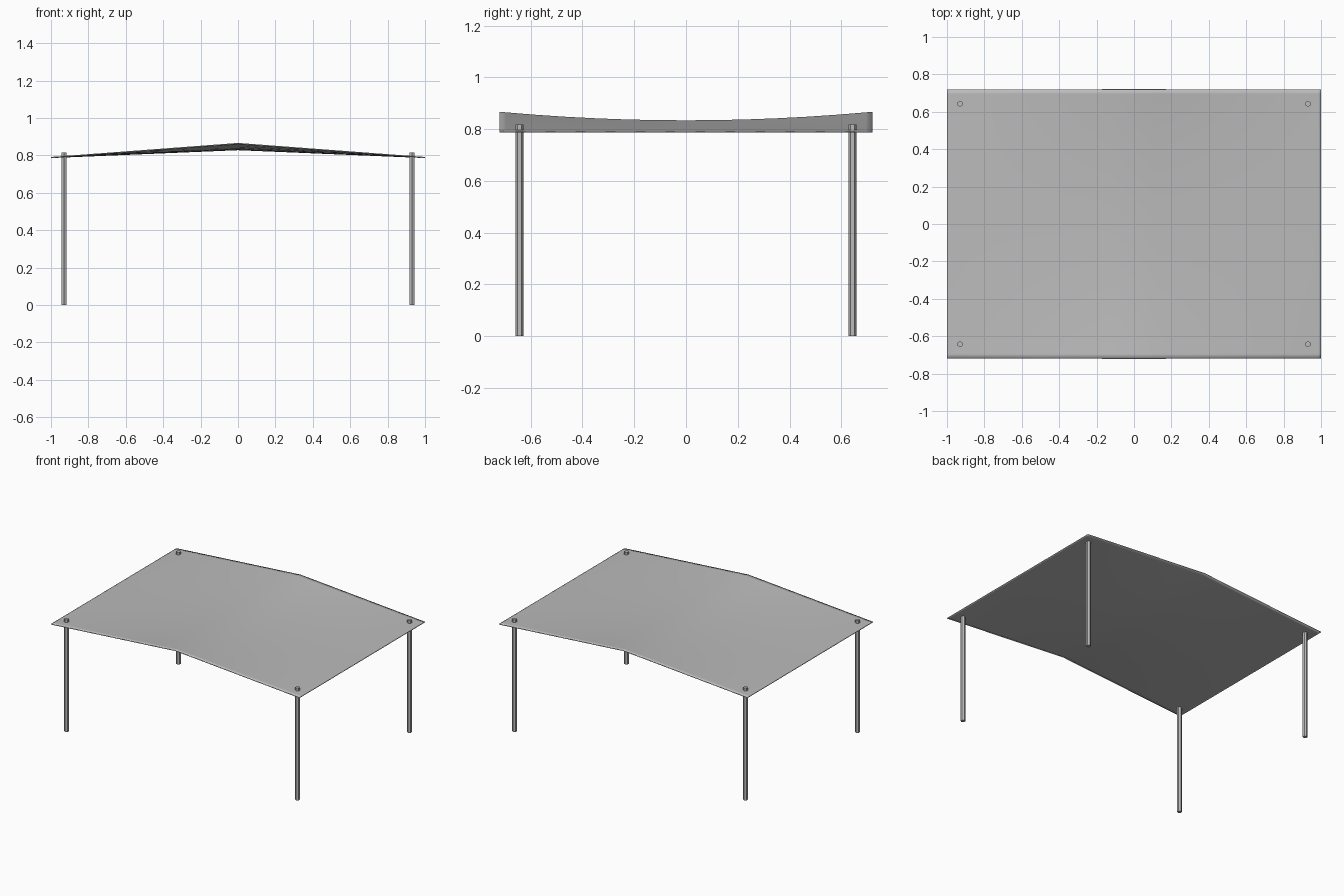
import bpy, bmesh

cube = bpy.data.objects.get("Cube")
if cube:
    bpy.data.objects.remove(cube)

HALF_X, HALF_Y = 1.0, 0.72
EAVE, RIDGE_MID, RIDGE_END = 0.792, 0.834, 0.867
THICK = 0.006

grey = bpy.data.materials.new("plain grey")
grey.use_nodes = True
colour = (0.5, 0.5, 0.5, 1)
grey.diffuse_color = colour
grey.node_tree.nodes["Principled BSDF"].inputs["Base Color"].default_value = colour


def stations(half, inset, steps):
    """Even steps across, plus a narrow hem row at both ends."""
    inner = half - inset
    return [-half] + [inner * (2 * i / steps - 1) for i in range(steps + 1)] + [half]


def canopy_height(x, y):
    """Straight gable slopes whose ridge sags towards the middle."""
    ridge = RIDGE_MID + (RIDGE_END - RIDGE_MID) * (y / HALF_Y) ** 2
    return EAVE + (ridge - EAVE) * (1 - abs(x) / HALF_X)


# Sagging fabric canopy
bm = bmesh.new()
rows = [[bm.verts.new((x, y, canopy_height(x, y))) for x in stations(HALF_X, 0.015, 16)]
        for y in stations(HALF_Y, 0.025, 12)]
for a, b in zip(rows, rows[1:]):
    for i in range(len(a) - 1):
        bm.faces.new((a[i], a[i + 1], b[i + 1], b[i]))
for f in bm.faces:
    f.smooth = True
mesh = bpy.data.meshes.new("canopy")
bm.to_mesh(mesh)
bm.free()
mesh.materials.append(grey)
canopy = bpy.data.objects.new("canopy", mesh)
bpy.context.collection.objects.link(canopy)
solid = canopy.modifiers.new("thickness", "SOLIDIFY")
solid.thickness = THICK
solid.offset = -1

# Hexagonal corner poles that poke through the canopy
POLE_TOP = 0.817
for side, x in (("right", -0.93), ("left", 0.93)):
    for end, y in (("front", -0.643), ("back", 0.643)):
        bpy.ops.mesh.primitive_cylinder_add(
            vertices=6, radius=0.016, depth=POLE_TOP, location=(x, y, POLE_TOP / 2))
        pole = bpy.context.object
        pole.name = f"{end}_{side}_pole"
        pole.data.materials.append(grey)
